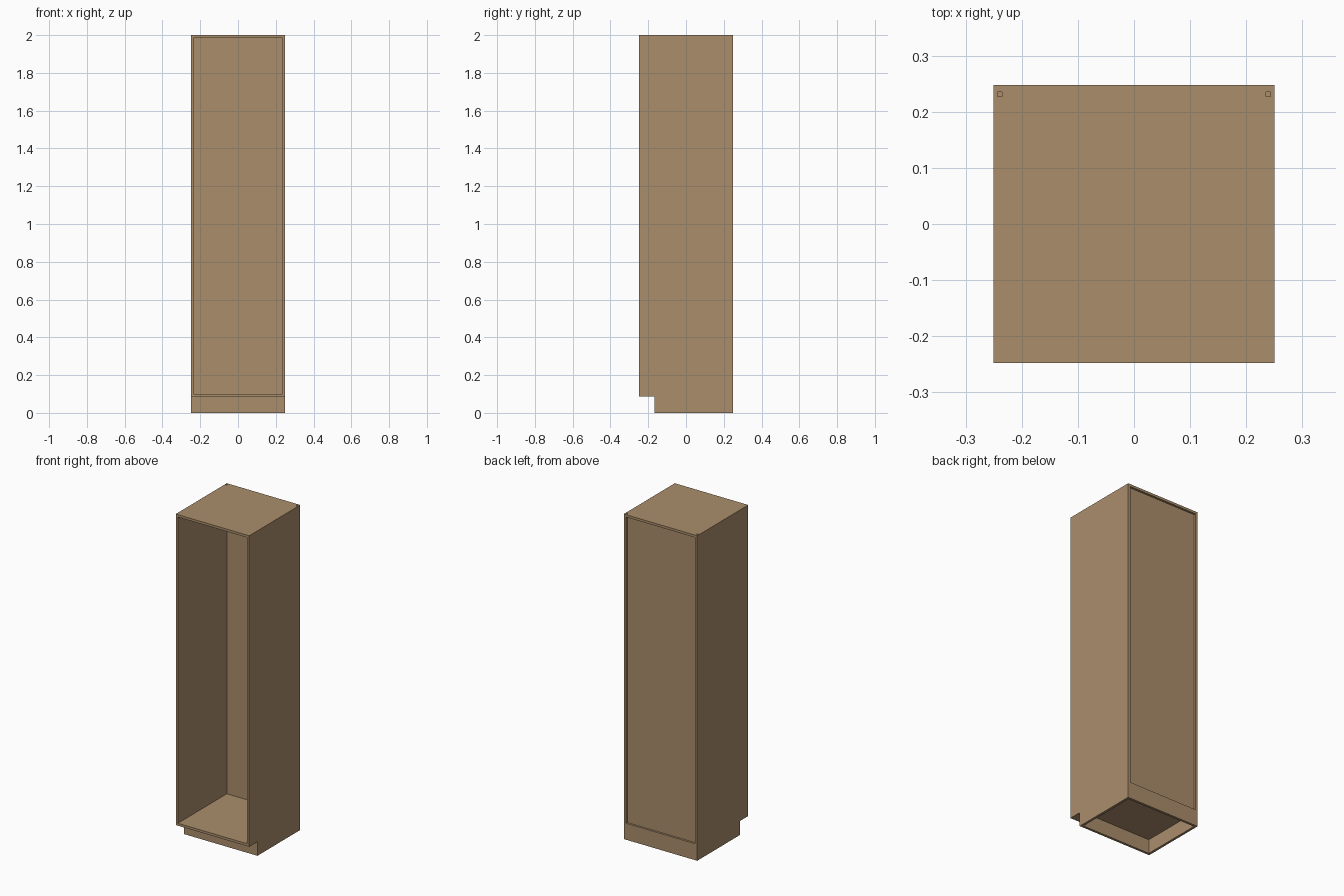
import bpy
import bmesh

if "Cube" in bpy.data.objects:
    bpy.data.objects.remove(bpy.data.objects["Cube"], do_unlink=True)

# Overall sizes
W, D, H = 0.25, 0.248, 2.0       # half width, half depth, height
T = 0.015                        # board thickness
KICK_Z, KICK_Y = 0.086, -0.168   # toe-kick height and front plane
GROOVE = 0.0085                  # back panel thickness and groove depth
BACK_Y = 0.227                   # inner face of the back panel
INNER = W - T

# Wood colour
wood = bpy.data.materials.new("light brown wood")
wood.use_nodes = True
colour = (0.405, 0.27, 0.148, 1)
wood.diffuse_color = colour
shader = next(n for n in wood.node_tree.nodes if n.type == 'BSDF_PRINCIPLED')
shader.inputs["Base Color"].default_value = colour


def prism(name, profile, x0, x1):
    """Extrude a (y, z) profile from x0 to x1."""
    bm = bmesh.new()
    face = bm.faces.new([bm.verts.new((x0, y, z)) for y, z in profile])
    ext = bmesh.ops.extrude_face_region(bm, geom=[face])
    verts = [g for g in ext["geom"] if isinstance(g, bmesh.types.BMVert)]
    bmesh.ops.translate(bm, verts=verts, vec=(x1 - x0, 0, 0))
    bmesh.ops.recalc_face_normals(bm, faces=bm.faces)
    mesh = bpy.data.meshes.new(name)
    bm.to_mesh(mesh)
    bm.free()
    mesh.materials.append(wood)
    obj = bpy.data.objects.new(name, mesh)
    bpy.context.collection.objects.link(obj)
    return obj


def board(name, half_x, y0, y1, z0, z1):
    return prism(name, [(y0, z0), (y1, z0), (y1, z1), (y0, z1)], -half_x, half_x)


# Side panels with a toe-kick notch and a groove for the back panel
side_profile = [(KICK_Y, 0), (D, 0), (D, H), (-D, H), (-D, KICK_Z), (KICK_Y, KICK_Z)]
cutter = board("groove_cutter", INNER + GROOVE, BACK_Y, BACK_Y + GROOVE,
               KICK_Z, H + T)
for name, s in (("left_side", 1), ("right_side", -1)):
    side = prism(name, side_profile, s * INNER, s * W)
    mod = side.modifiers.new("groove", 'BOOLEAN')
    mod.operation = 'DIFFERENCE'
    mod.solver = 'EXACT'
    mod.object = cutter
    bpy.context.view_layer.objects.active = side
    bpy.ops.object.modifier_apply(modifier=mod.name)
bpy.data.objects.remove(cutter, do_unlink=True)

# Horizontal boards
board("top_panel", INNER, -D, D, H - T, H)
board("bottom_panel", INNER, -D, D, KICK_Z, KICK_Z + T)

# Plinth boards under the bottom panel
board("front_plinth", INNER, KICK_Y, KICK_Y + T, 0, KICK_Z)
board("back_plinth", INNER, D - T, D, 0, KICK_Z)

# Thin back panel seated in the grooves
board("back_panel", INNER + GROOVE, BACK_Y, BACK_Y + GROOVE, KICK_Z + T, H - T)
